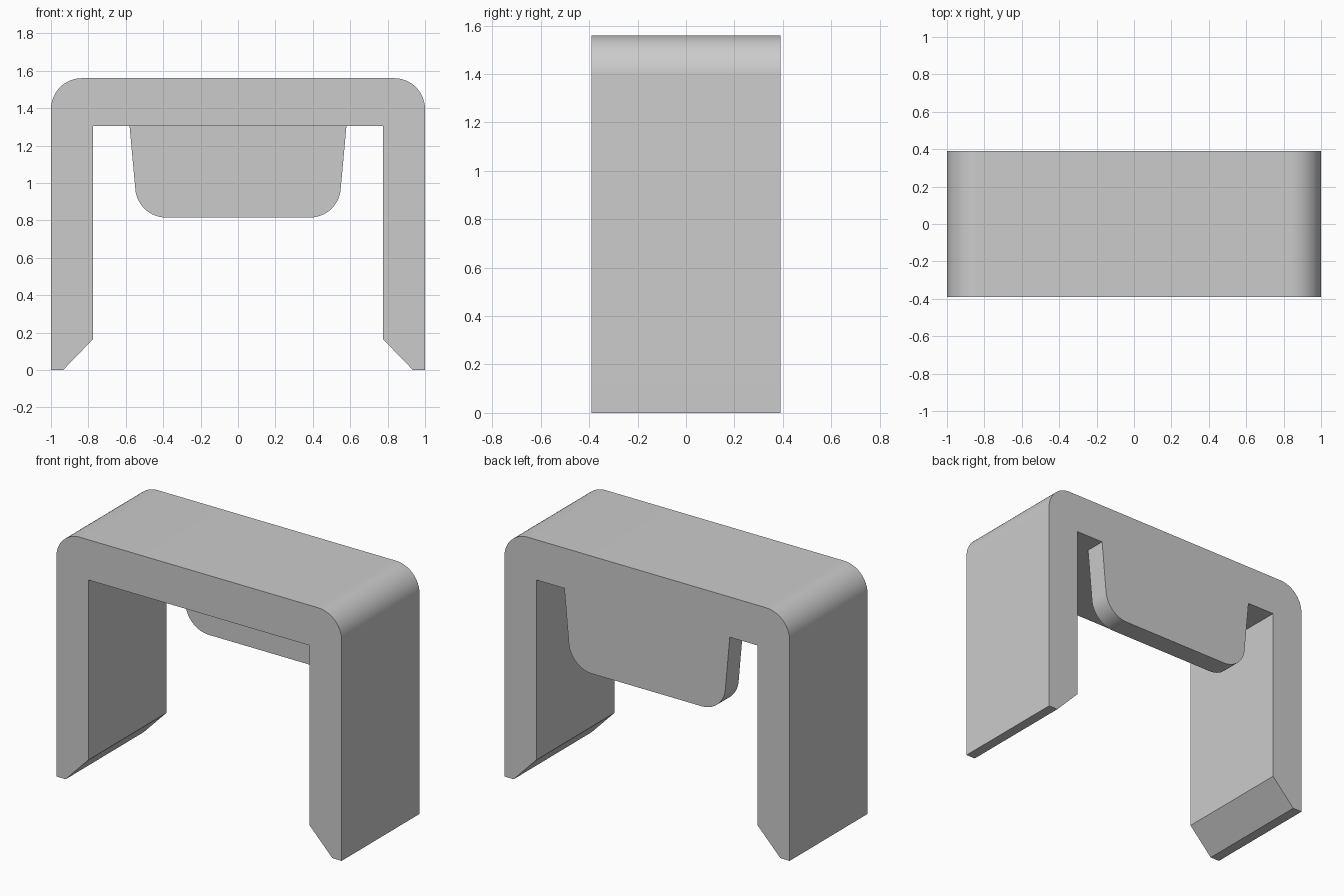
import bpy, bmesh, math
from mathutils import Vector

cube = bpy.data.objects.get("Cube")
if cube:
    bpy.data.objects.remove(cube, do_unlink=True)

HEIGHT, DEPTH, UNDERSIDE = 1.56, 0.78, 1.305
RADIUS, TAB_THICKNESS = 0.165, 0.133

grey = bpy.data.materials.new("light_grey")
grey.use_nodes = True
grey.diffuse_color = (0.6, 0.6, 0.6, 1)
grey.node_tree.nodes["Principled BSDF"].inputs["Base Color"].default_value = (0.6, 0.6, 0.6, 1)


def fillet(before, corner, after, radius, steps=16):
    """Points of an arc that rounds the corner between two neighbours."""
    c = Vector(corner)
    u = (Vector(before) - c).normalized()
    v = (Vector(after) - c).normalized()
    half = u.angle(v) / 2
    centre = c + (u + v).normalized() * radius / math.sin(half)
    tangent = radius / math.tan(half)
    a, b = c + u * tangent - centre, c + v * tangent - centre
    sweep = a.angle(b)
    return [centre + (a * math.sin(sweep * (1 - i / steps)) + b * math.sin(sweep * i / steps))
            / math.sin(sweep) for i in range(steps + 1)]


def extrude_profile(name, half, y_front, y_back):
    """Mirror a half outline (x, z) and extrude it along y."""
    outline = [(p[0], p[1]) for p in half]
    outline += [(-x, z) for x, z in reversed(outline)]
    bm = bmesh.new()
    face = bm.faces.new([bm.verts.new((x, y_front, z)) for x, z in outline])
    result = bmesh.ops.extrude_face_region(bm, geom=[face])
    moved = [e for e in result["geom"] if isinstance(e, bmesh.types.BMVert)]
    bmesh.ops.translate(bm, verts=moved, vec=(0, y_back - y_front, 0))
    bmesh.ops.recalc_face_normals(bm, faces=bm.faces)
    mesh = bpy.data.meshes.new(name)
    bm.to_mesh(mesh)
    bm.free()
    mesh.materials.append(grey)
    obj = bpy.data.objects.new(name, mesh)
    bpy.context.collection.objects.link(obj)
    return obj


# Arch: rounded top corners, legs with chamfered feet
arch_half = fillet((0, HEIGHT), (1, HEIGHT), (1, 0), RADIUS)
arch_half += [(1, 0), (0.935, 0), (0.775, 0.165), (0.775, UNDERSIDE)]
bracket = extrude_profile("bracket", arch_half, -DEPTH / 2, DEPTH / 2)

# Tapered tab hanging flush with the back, reaching up into the beam
top, bottom = (0.589, UNDERSIDE + 0.1), (0.535, 0.815)
tab_half = [top] + fillet(top, bottom, (0, bottom[1]), RADIUS)
tab = extrude_profile("back_tab", tab_half, DEPTH / 2 - TAB_THICKNESS, DEPTH / 2)

# Fuse the tab into the arch
union = bracket.modifiers.new("join_tab", 'BOOLEAN')
union.operation = 'UNION'
union.solver = 'EXACT'
union.object = tab
bpy.context.view_layer.objects.active = bracket
bracket.select_set(True)
bpy.ops.object.modifier_apply(modifier=union.name)
bpy.data.objects.remove(tab, do_unlink=True)

# Merge coplanar pieces and smooth only the rounded corners
bm = bmesh.new()
bm.from_mesh(bracket.data)
bmesh.ops.remove_doubles(bm, verts=bm.verts, dist=0.0001)
bmesh.ops.dissolve_limit(bm, angle_limit=math.radians(0.5), verts=bm.verts, edges=bm.edges)
bm.to_mesh(bracket.data)
bm.free()
bpy.ops.object.shade_smooth_by_angle(angle=math.radians(30))
